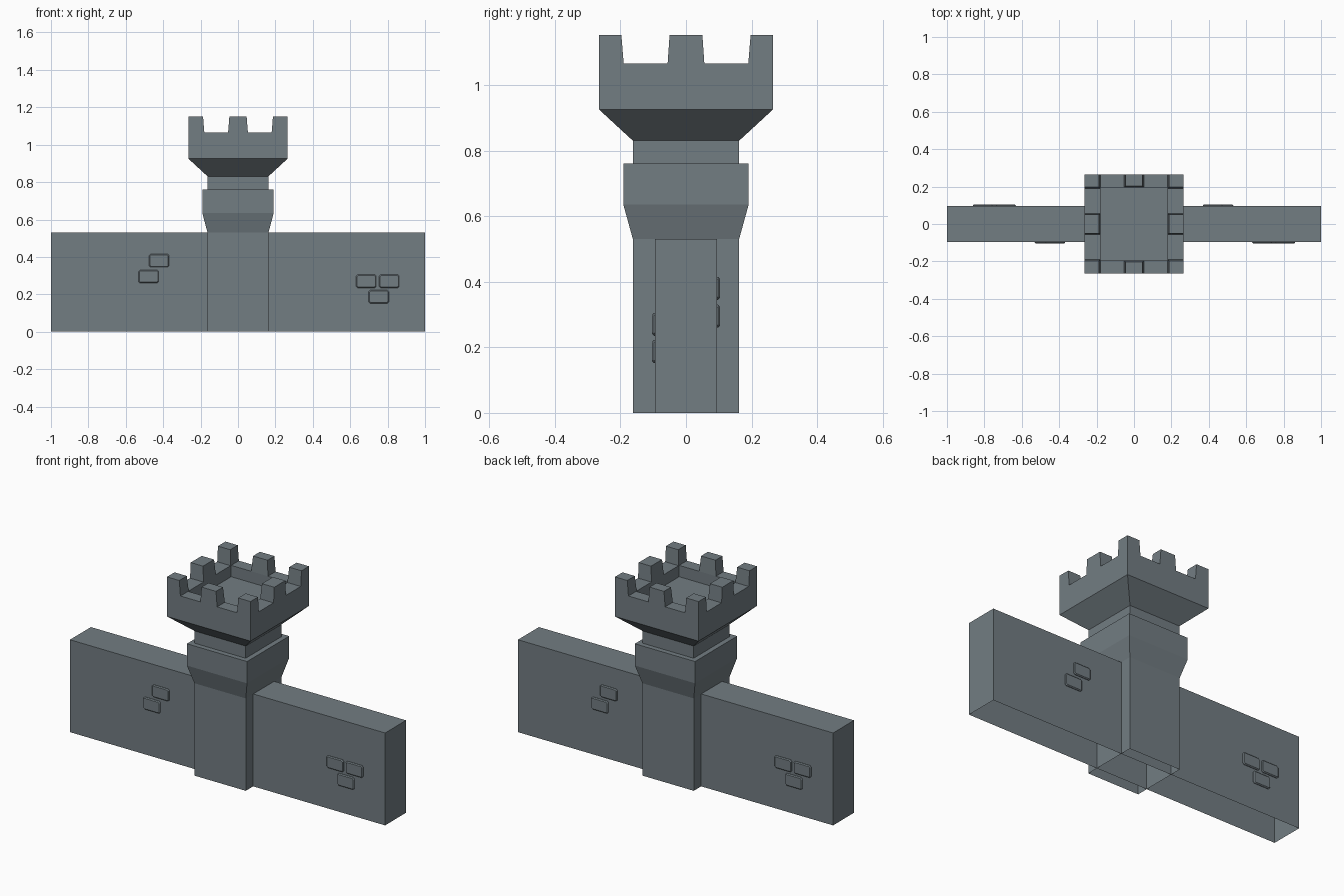
import bpy, bmesh

if "Cube" in bpy.data.objects:
    bpy.data.objects.remove(bpy.data.objects["Cube"])

stone = bpy.data.materials.new("grey_stone")
stone.diffuse_color = (0.17, 0.205, 0.225, 1)
stone.use_nodes = True
stone.node_tree.nodes["Principled BSDF"].inputs["Base Color"].default_value = stone.diffuse_color


def finish(name, bm):
    bmesh.ops.recalc_face_normals(bm, faces=bm.faces)
    me = bpy.data.meshes.new(name)
    bm.to_mesh(me)
    bm.free()
    me.materials.append(stone)
    ob = bpy.data.objects.new(name, me)
    bpy.context.collection.objects.link(ob)
    return ob


def loft(name, rings, cap_bottom=False):
    """Stack rectangles (x0, x1, y0, y1, z), closing the last one."""
    bm = bmesh.new()
    loops = [[bm.verts.new(p) for p in ((x0, y0, z), (x1, y0, z), (x1, y1, z), (x0, y1, z))]
             for x0, x1, y0, y1, z in rings]
    for a, b in zip(loops, loops[1:]):
        for i in range(4):
            j = (i + 1) % 4
            bm.faces.new((a[i], a[j], b[j], b[i]))
    bm.faces.new(loops[-1])
    if cap_bottom:
        bm.faces.new(loops[0][::-1])
    return finish(name, bm)


# Wall: long block, open underneath
W = 0.095
loft("wall", [(-1, 1, -W, W, 0), (-1, 1, -W, W, 0.53)])

# Tower: shaft, flared collar, neck, corbelled head, sunken platform
profile = [(0.163, 0.162, 0), (0.163, 0.162, 0.53), (0.191, 0.191, 0.635),
           (0.191, 0.191, 0.76), (0.162, 0.162, 0.76), (0.162, 0.162, 0.83),
           (0.265, 0.265, 0.925), (0.265, 0.265, 1.065),
           (0.18, 0.195, 1.065), (0.18, 0.195, 1.0)]
loft("tower", [(-a, a, -b, b, z) for a, b, z in profile])

# Merlons: slightly tapered blocks at the corners and side middles
T = 0.007
Z0, Z1, R = 1.065, 1.152, 0.265
for s in (-1, 1):
    for t in (-1, 1):
        x, y = 0.18, 0.19
        xs, ys = sorted((s * x, s * R)), sorted((t * y, t * R))
        xt, yt = sorted((s * (x + T), s * R)), sorted((t * (y + T), t * R))
        loft("corner_merlon", [(*xs, *ys, Z0), (*xt, *yt, Z1)])
    xs, xt = sorted((s * 0.18, s * R)), sorted((s * (0.18 + T), s * R))
    loft("side_merlon", [(*xs, -0.056, 0.056, Z0), (*xt, -0.05, 0.05, Z1)])
    ys, yt = sorted((s * 0.195, s * R)), sorted((s * (0.195 + T), s * R))
    loft("front_back_merlon", [(-0.053, 0.053, *ys, Z0), (-0.046, 0.046, *yt, Z1)])

# Raised bricks: clusters on the front, repeated on the back by a half turn
bricks = [(0.685, 0.27), (0.808, 0.27), (0.753, 0.187), (-0.422, 0.38), (-0.478, 0.295)]
for s in (1, -1):
    for cx, cz in bricks:
        bm = bmesh.new()
        bmesh.ops.create_cube(bm, size=1)
        for v in bm.verts:
            v.co = (v.co.x * 0.108 + s * cx, v.co.y * 0.016 - s * W, v.co.z * 0.07 + cz)
        # round the corners, then soften the outer rim
        corners = [e for e in bm.edges
                   if abs(e.verts[0].co.y - e.verts[1].co.y) > 0.01]
        bmesh.ops.bevel(bm, geom=corners, offset=0.008, segments=1, affect='EDGES')
        outer = [e for e in bm.edges if all(-s * v.co.y > W + 0.005 for v in e.verts)]
        bmesh.ops.bevel(bm, geom=outer, offset=0.005, segments=1, affect='EDGES')
        finish("raised_brick", bm)
